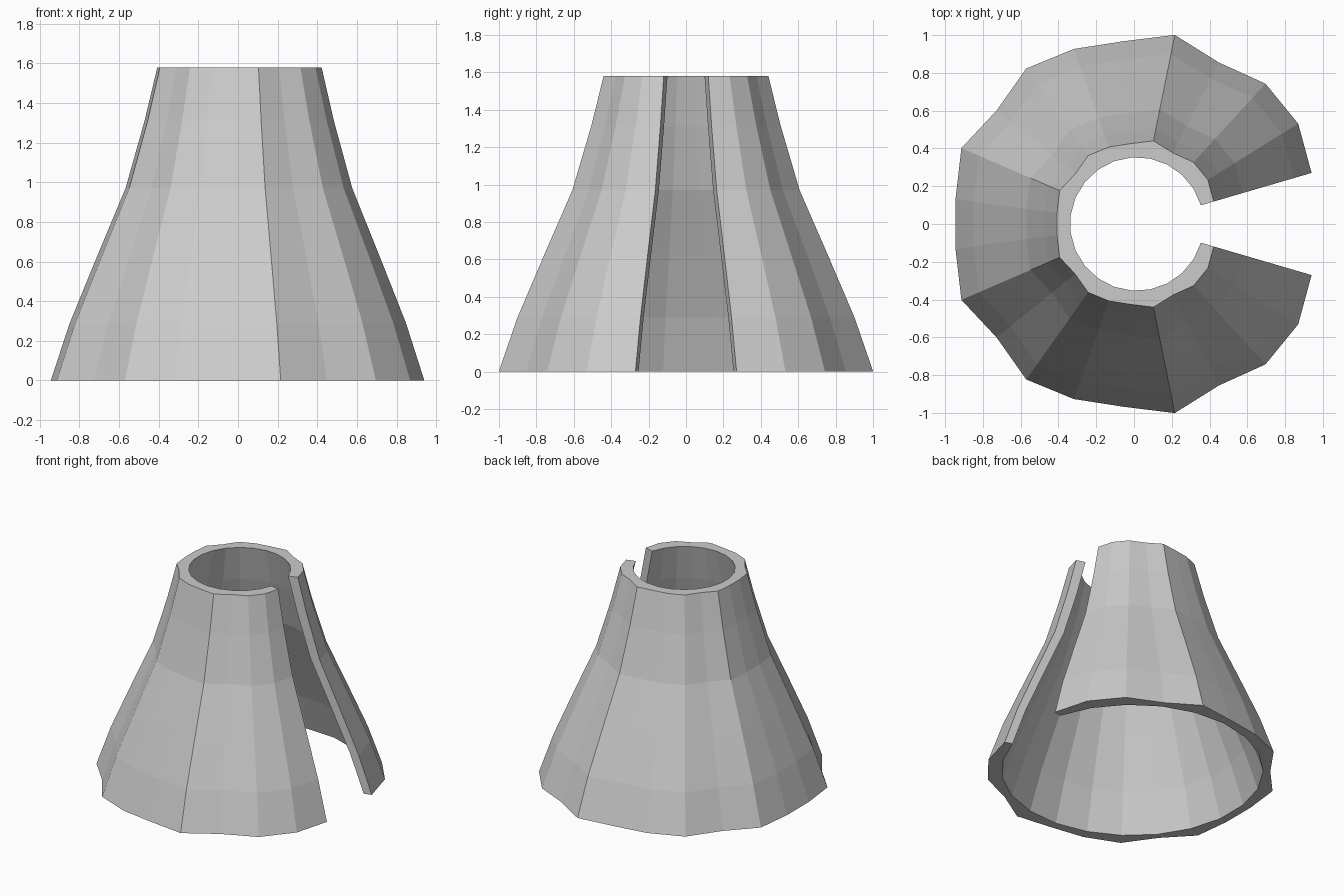
import bpy, bmesh
from math import cos, sin, radians

if "Cube" in bpy.data.objects:
    bpy.data.objects.remove(bpy.data.objects["Cube"])

CX = 0.015           # centre of the ring
WALL = 0.08
START = 16.3         # half-angle of the slot
# rough outer radii from the slot round to the back, mirrored in y
half = [0.964, 1.006, 1.008, 0.959, 1.021, 0.97, 0.985, 1.01, 0.955, 1.012, 0.969]
radii = half + half[::-1]
# flared profile: height, scale
rows = [(0, 1), (0.29, 0.9), (0.63, 0.755), (0.97, 0.607), (1.31, 0.507), (1.58, 0.44)]
n = len(radii)
step = (360 - 2 * START) / (n - 1)

bm = bmesh.new()


def ring(z, rs):
    out = []
    for i, r in enumerate(rs):
        a = radians(START + step * i)
        out.append(bm.verts.new((CX + r * cos(a), r * sin(a), z)))
    return out


# closed wall section: up the outside, down the inside
loops = [ring(z, [r * s for r in radii]) for z, s in rows]
loops += [ring(z, [0.985 * s - WALL] * n) for z, s in reversed(rows)]
m = len(loops)
for j in range(m):
    a, b = loops[j], loops[(j + 1) % m]
    for i in range(n - 1):
        bm.faces.new((a[i], a[i + 1], b[i + 1], b[i]))

# slot end faces
for i in (0, n - 1):
    for j in range(len(rows) - 1):
        bm.faces.new((loops[j][i], loops[j + 1][i], loops[m - 2 - j][i], loops[m - 1 - j][i]))

bmesh.ops.recalc_face_normals(bm, faces=bm.faces)
mesh = bpy.data.meshes.new("slotted_flared_shell")
bm.to_mesh(mesh)
bm.free()
obj = bpy.data.objects.new("slotted_flared_shell", mesh)
bpy.context.collection.objects.link(obj)
